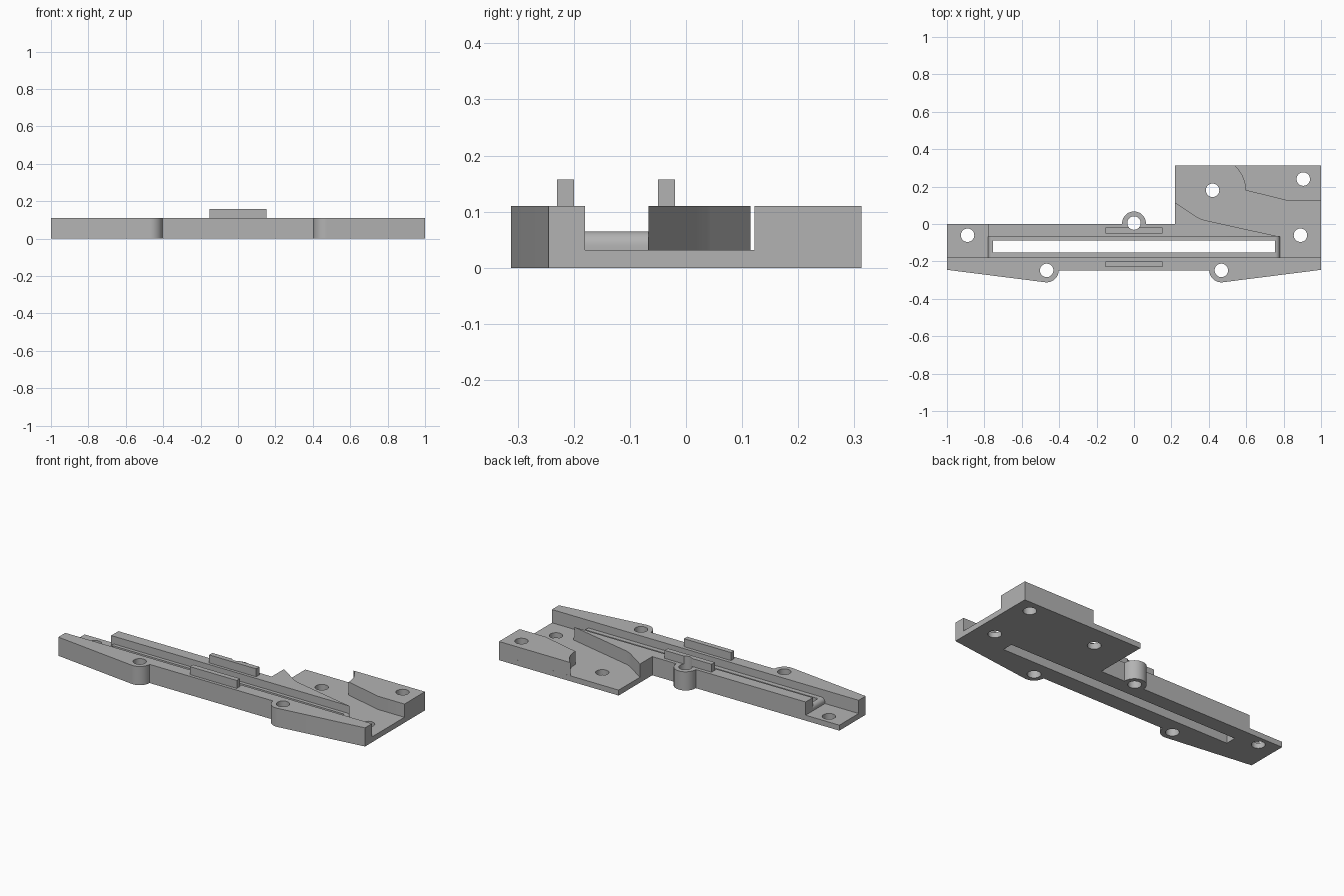
import bpy, bmesh
from math import sin, cos, radians
from mathutils import Vector

cube = bpy.data.objects.get("Cube")
if cube:
    bpy.data.objects.remove(cube, do_unlink=True)

grey = bpy.data.materials.new("plain grey")
grey.use_nodes = True
colour = (0.45, 0.45, 0.45, 1)
grey.diffuse_color = colour
grey.node_tree.nodes["Principled BSDF"].inputs["Base Color"].default_value = colour

FLOOR, TOP, RIB_TOP = 0.032, 0.11, 0.157
HOLE_R, BOSS_R = 0.036, 0.064
HOLES = [(-0.89, -0.06), (0.89, -0.06), (0.42, 0.18), (0.905, 0.24),
         (0, 0.005), (-0.467, -0.248), (0.467, -0.248)]


def arc(cx, cy, r, start, end, steps=12):
    angles = [radians(start + (end - start) * i / steps) for i in range(steps + 1)]
    return [(cx + r * cos(a), cy + r * sin(a)) for a in angles]


def rect(x0, x1, y0, y1):
    return [(x0, y0), (x1, y0), (x1, y1), (x0, y1)]


def add_prism(bm, outline, low, high, along_y=False):
    """Extrude an outline along z, or an x-z outline along y."""
    def place(p, d):
        return (p[0], d, p[1]) if along_y else (p[0], p[1], d)
    face = bm.faces.new([bm.verts.new(place(p, low)) for p in outline])
    new = bmesh.ops.extrude_face_region(bm, geom=[face])["geom"]
    offset = Vector(place((0, 0), high - low))
    bmesh.ops.translate(bm, verts=[v for v in new if isinstance(v, bmesh.types.BMVert)], vec=offset)


def finish(bm, name):
    bmesh.ops.recalc_face_normals(bm, faces=bm.faces)
    mesh = bpy.data.meshes.new(name)
    bm.to_mesh(mesh)
    bm.free()
    mesh.materials.append(grey)
    obj = bpy.data.objects.new(name, mesh)
    bpy.context.collection.objects.link(obj)
    return obj


def part(name, outline, low, high, along_y=False):
    bm = bmesh.new()
    add_prism(bm, outline, low, high, along_y)
    return finish(bm, name)


# Base plate with the wide rear corner
base = part("base_plate", [(-1, -0.18), (1, -0.18), (1, 0.313), (0.22, 0.313),
                           (0.22, 0), (-1, 0)], 0, FLOOR)

# Front wall with two rounded screw ears
wall = part("front_wall", [(1, -0.18), (-1, -0.18), (-1, -0.245)]
            + arc(-0.467, -0.248, BOSS_R, 263, 360)
            + arc(0.467, -0.248, BOSS_R, 180, 277)
            + [(1, -0.245)], 0, TOP)

# Rear rail, widening into the curved side of the pocket
rail = part("rear_rail", [(-0.78, -0.067), (0.775, -0.067)]
            + arc(0.42, 0.18, 0.165, 255, 235, 6)
            + [(0.22, 0.115), (0.22, 0), (-0.78, 0)], FLOOR, TOP)

# Raised corner block, curved around the pocket screw
block = part("corner_block", [(1, 0.313)] + arc(0.42, 0.18, 0.176, 49, 0)
             + [(0.83, 0.122), (1, 0.122)], FLOOR, TOP)

# Low channel floor with rounded ends
round_r = 0.025
pad_top = 0.065
pad = part("channel_floor", [(-0.78, FLOOR), (0.78, FLOOR)]
           + arc(0.78 - round_r, pad_top - round_r, round_r, 0, 90, 6)
           + arc(round_r - 0.78, pad_top - round_r, round_r, 90, 180, 6),
           -0.18, -0.067, along_y=True)

# Half-round screw boss behind the rail
boss = part("rear_boss", arc(0, 0.003, BOSS_R, -2.7, 182.7, 24), 0, TOP)

# Guide ribs on both sides of the channel
ribs = [part(name, rect(-0.153, 0.153, y, y + 0.03), TOP, RIB_TOP)
        for name, y in (("front_rib", -0.23), ("rear_rib", -0.05))]

# Cutter for the screw holes and the long slot
bm = bmesh.new()
for x, y in HOLES:
    add_prism(bm, arc(x, y, HOLE_R, 0, 348.75, 31), -0.1, 0.3)
add_prism(bm, rect(-0.754, 0.754, -0.152, -0.088), -0.1, 0.3)
cutter = finish(bm, "hole_cutter")
cutter.hide_render = True

for obj in [base, wall, rail, block, pad, boss] + ribs:
    cut = obj.modifiers.new("holes", "BOOLEAN")
    cut.operation = "DIFFERENCE"
    cut.solver = "EXACT"
    cut.object = cutter
    bpy.ops.object.select_all(action="DESELECT")
    obj.select_set(True)
    bpy.context.view_layer.objects.active = obj
    bpy.ops.object.modifier_apply(modifier=cut.name)
    bpy.ops.object.shade_smooth_by_angle(angle=radians(30))

bpy.data.objects.remove(cutter, do_unlink=True)
